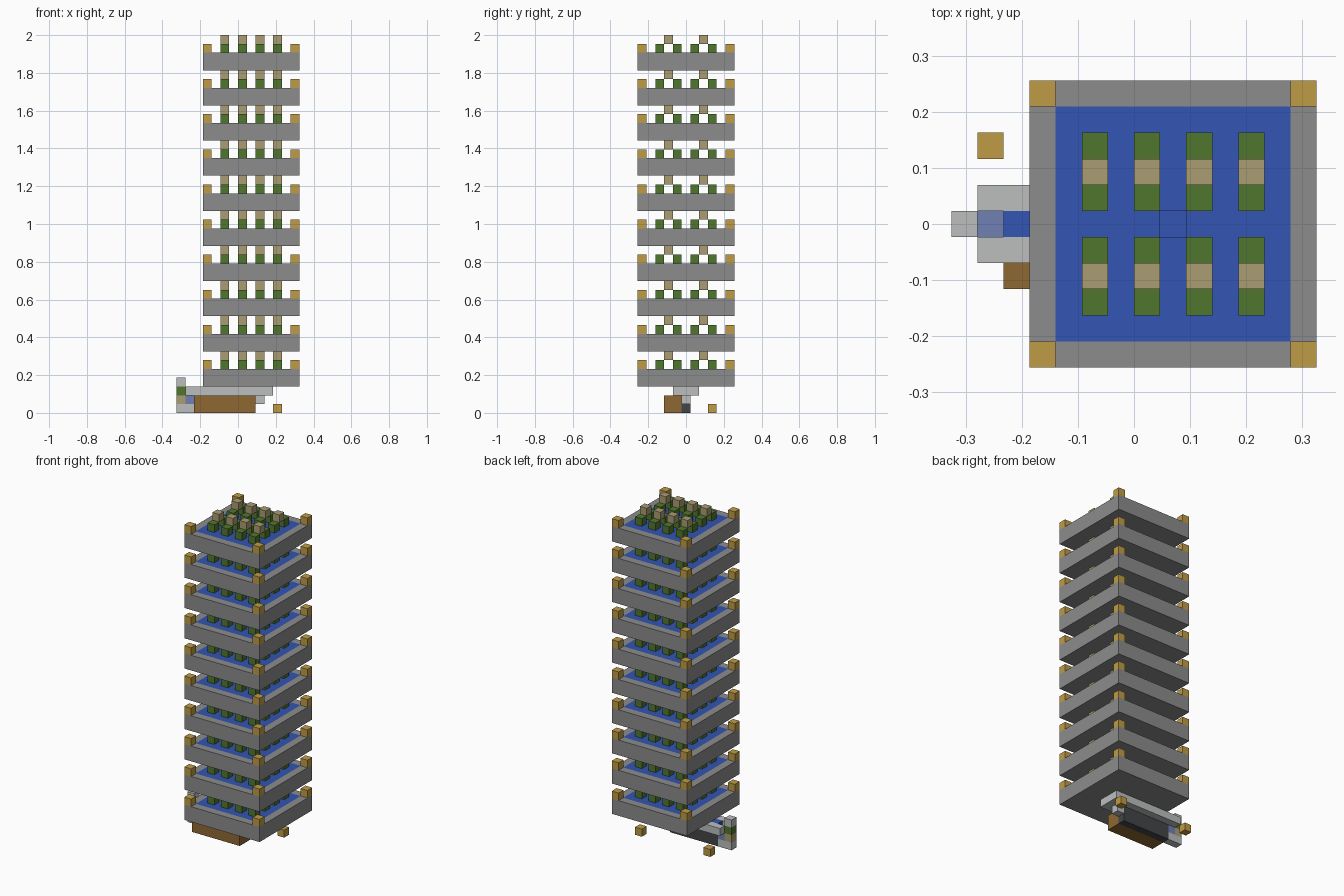
import bpy
import bmesh

if "Cube" in bpy.data.objects:
    bpy.data.objects.remove(bpy.data.objects["Cube"], do_unlink=True)

FLOORS = 10
STEP = 4            # blocks from one floor to the next
U = 2 / 43          # size of one block
CX, CY = 7, 5.5     # block coordinates of the centre


def material(name, code):
    def linear(c):
        return c / 12.92 if c <= 0.04045 else ((c + 0.055) / 1.055) ** 2.4
    rgb = [linear(int(code[i:i + 2], 16) / 255) for i in (0, 2, 4)]
    m = bpy.data.materials.new(name)
    m.use_nodes = True
    m.diffuse_color = (*rgb, 1)
    m.node_tree.nodes["Principled BSDF"].inputs["Base Color"].default_value = (*rgb, 1)
    return m


stone = material("grey stone", "8C8C8C")
water = material("blue water", "3355B2")
leaf = material("leaf green", "50762D")
sand = material("tan", "AA9D73")
gold = material("gold", "BF9C46")
wood = material("brown wood", "8F6832")
pale = material("pale grey", "BCBEBE")
glass = material("periwinkle glass", "6F80B4")
iron = material("dark iron", "444548")


def finish(name, bm, mat, repeat):
    mesh = bpy.data.meshes.new(name)
    bmesh.ops.recalc_face_normals(bm, faces=bm.faces)
    bm.to_mesh(mesh)
    bm.free()
    mesh.materials.append(mat)
    obj = bpy.data.objects.new(name, mesh)
    bpy.context.collection.objects.link(obj)
    if repeat:
        arr = obj.modifiers.new("floors", 'ARRAY')
        arr.count = FLOORS
        arr.use_relative_offset = False
        arr.use_constant_offset = True
        arr.constant_offset_displace = (0, 0, STEP * U)
    return obj


def point(bm, x, y, z):
    return bm.verts.new(((x - CX) * U, (y - CY) * U, z * U))


def corners(bm, rect, z):
    x0, x1, y0, y1 = rect
    return [point(bm, x, y, z) for x, y in ((x0, y0), (x1, y0), (x1, y1), (x0, y1))]


def boxes(name, mat, blocks, repeat=False):
    """Each block is (x0, x1, y0, y1, z0, z1) in block units."""
    bm = bmesh.new()
    for *rect, z0, z1 in blocks:
        low, high = corners(bm, rect, z0), corners(bm, rect, z1)
        bm.faces.new(low)
        bm.faces.new(high)
        for i in range(4):
            j = (i + 1) % 4
            bm.faces.new((low[i], low[j], high[j], high[i]))
    return finish(name, bm, mat, repeat)


def frame(name, mat, outer, inner, z0, z1):
    """Flat slab with a rectangular opening, repeated on each floor."""
    bm = bmesh.new()
    a, b = corners(bm, outer, z0), corners(bm, outer, z1)
    c, d = corners(bm, inner, z0), corners(bm, inner, z1)
    for i in range(4):
        j = (i + 1) % 4
        for p, q in ((a, b), (b, d), (d, c), (c, a)):
            bm.faces.new((p[i], p[j], q[j], q[i]))
    return finish(name, bm, mat, True)


def cube(x, y, z):
    return (x, x + 1, y, y + 1, z, z + 1)


# Floors: stone rim, stone bottom and water bed, with a drop hole
pool = (4, 13, 1, 10)
hole = (8, 9, 5, 6)
frame("floor_rim", stone, (3, 14, 0, 11), pool, 3, 5)
frame("floor_bottom", stone, pool, hole, 3, 4)
frame("pool_water", water, pool, hole, 4, 5)

# Corner lamps and rows of plants on every floor
boxes("corner_lamps", gold, [cube(x, y, 5) for x in (3, 13) for y in (0, 10)], True)
columns = range(5, 12, 2)
boxes("plants", leaf, [cube(x, y, 5) for x in columns for y in (2, 4, 6, 8)], True)
boxes("plant_caps", sand, [cube(x, y, 6) for x in columns for y in (3, 7)], True)

# Collecting channel under the tower
boxes("channel_rails", pale, [(1, 11, 4, 5, 2, 3), (1, 11, 6, 7, 2, 3), (9, 11, 5, 6, 2, 3)])
boxes("channel_water", water, [(2, 9, 5, 6, 2, 3)])
boxes("channel_bed", iron, [(2, 9, 5, 6, 0, 2)])
boxes("channel_support", pale, [cube(9, 5, 1)])
boxes("wooden_chests", wood, [(2, 9, 3, 5, 0, 2)])

# Outlet with its small post
boxes("outlet_glass", glass, [cube(1, 5, 1)])
boxes("outlet_base", pale, [(0, 2, 5, 6, 0, 1)])
boxes("post_lower", sand, [cube(0, 5, 1)])
boxes("post_middle", leaf, [cube(0, 5, 2)])
boxes("post_cap", pale, [cube(0, 5, 3)])

# Lamps on the ground
boxes("ground_lamps", gold, [cube(x, 8, 0) for x in (1, 11)])
